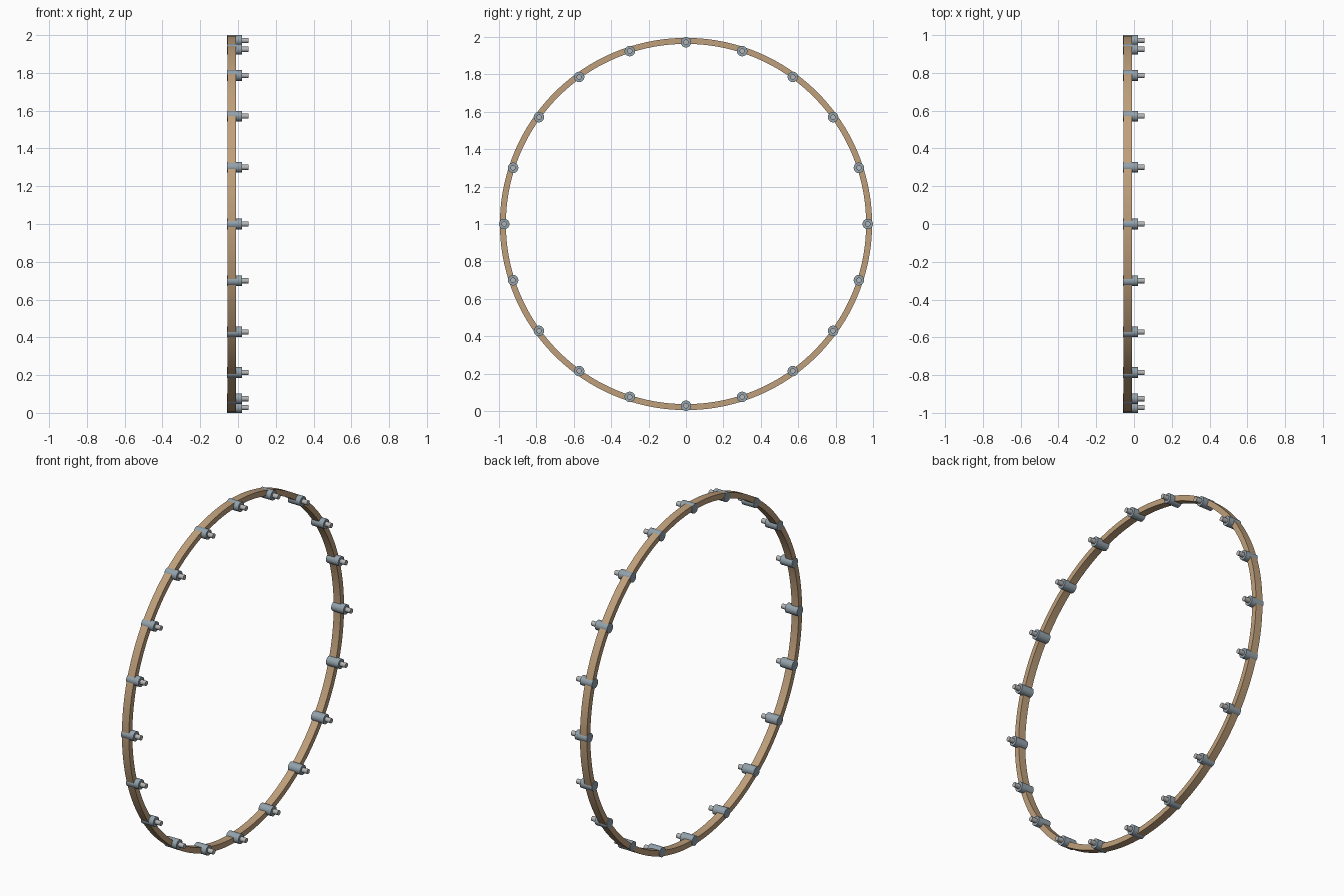
import bpy, bmesh, math
from mathutils import Matrix

cube = bpy.data.objects.get("Cube")
if cube:
    bpy.data.objects.remove(cube, do_unlink=True)


def material(name, rgb):
    m = bpy.data.materials.new(name)
    m.use_nodes = True
    m.diffuse_color = (*rgb, 1)
    m.node_tree.nodes["Principled BSDF"].inputs["Base Color"].default_value = (*rgb, 1)
    return m


tan = material("tan", (0.52, 0.35, 0.20))
slate = material("slate grey", (0.29, 0.36, 0.41))
pale = material("pale grey", (0.46, 0.47, 0.46))


def lathe(name, profile, steps, mat, centre=(0, 0, 0), closed=False):
    """Spin (x, radius) points about the x axis."""
    bm = bmesh.new()
    verts = [bm.verts.new((x, 0, r)) for x, r in profile]
    edges = [bm.edges.new(pair) for pair in zip(verts, verts[1:])]
    if closed:
        edges.append(bm.edges.new((verts[-1], verts[0])))
    bmesh.ops.spin(bm, geom=verts + edges, cent=(0, 0, 0), axis=(1, 0, 0),
                   angle=math.tau, steps=steps, use_duplicate=False)
    bmesh.ops.remove_doubles(bm, verts=bm.verts, dist=0.0001)
    bmesh.ops.recalc_face_normals(bm, faces=bm.faces)
    bmesh.ops.transform(bm, matrix=Matrix.Translation(centre), verts=bm.verts)
    mesh = bpy.data.meshes.new(name)
    bm.to_mesh(mesh)
    bm.free()
    mesh.materials.append(mat)
    obj = bpy.data.objects.new(name, mesh)
    bpy.context.collection.objects.link(obj)
    bpy.ops.object.select_all(action='DESELECT')
    obj.select_set(True)
    bpy.context.view_layer.objects.active = obj
    bpy.ops.object.shade_smooth_by_angle(angle=math.radians(35))
    return obj


# Thin upright hoop
lathe("hoop", [(-0.055, 0.963), (-0.01, 0.963), (-0.01, 0.995), (-0.055, 0.995)],
      160, tan, closed=True)

# Evenly spaced studs, each with a narrow pin on the +x end
COUNT, RADIUS = 20, 0.972
for i in range(COUNT):
    a = math.tau * i / COUNT
    centre = (0, RADIUS * math.sin(a), 1 + RADIUS * math.cos(a))
    lathe(f"stud_{i + 1}", [(-0.058, 0), (-0.058, 0.028), (0.021, 0.028), (0.021, 0)],
          24, slate, centre)
    lathe(f"pin_{i + 1}", [(0.018, 0), (0.018, 0.014), (0.055, 0.014), (0.055, 0)],
          16, pale, centre)

bpy.data.objects["hoop"].location.z = 1
